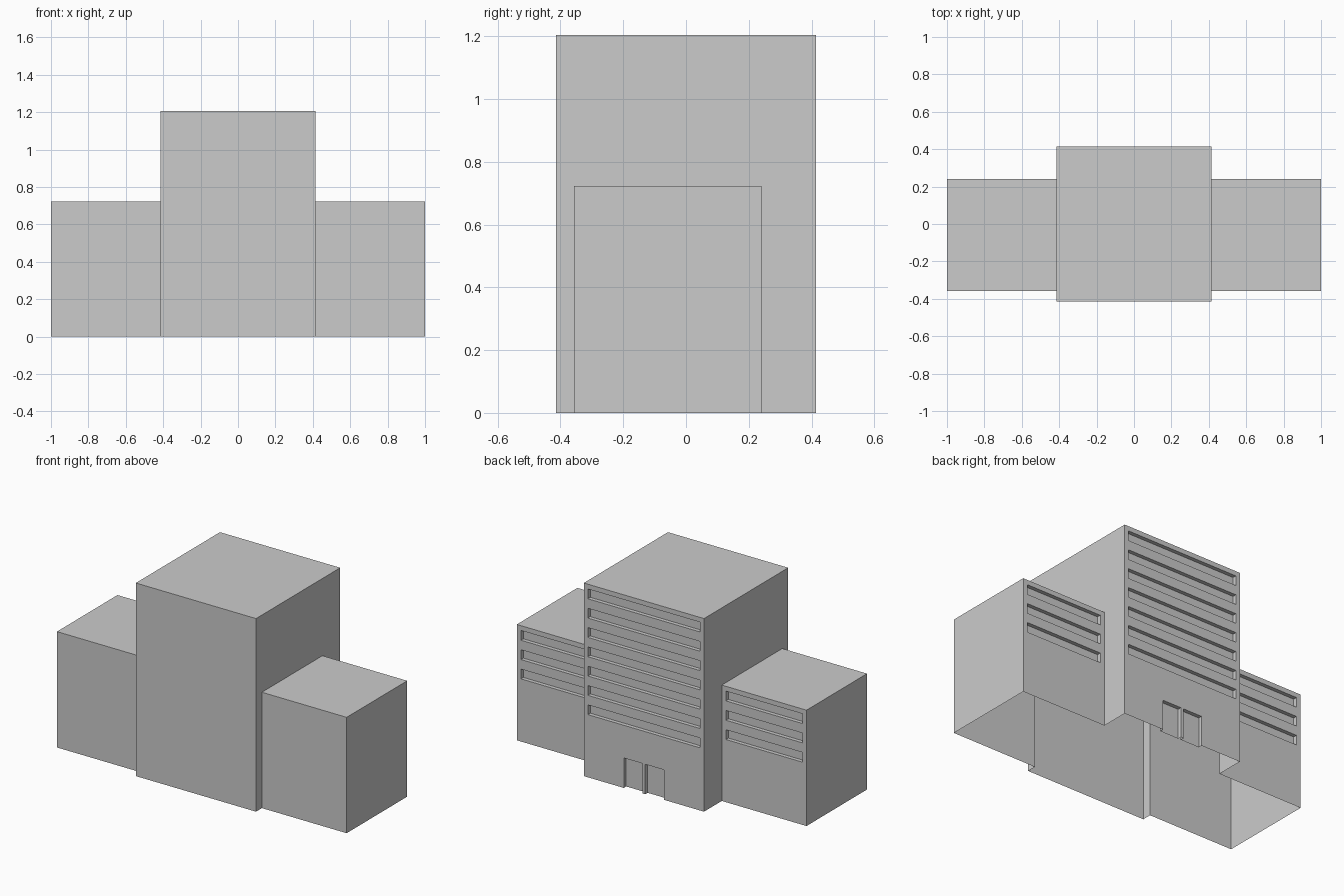
import bpy, bmesh
from mathutils import Matrix

if "Cube" in bpy.data.objects:
    bpy.data.objects.remove(bpy.data.objects["Cube"])

FLOOR = 0.1205                      # storey height
HALF = 0.415                        # tower half width
TOWER_TOP, WING_TOP = 10 * FLOOR, 6 * FLOOR
WING_FRONT, WING_BACK = -0.357, 0.24
DEPTH = 0.024                       # recess depth of windows and doors


def add_box(bm, x0, x1, y0, y1, z0, z1):
    m = (Matrix.Translation(((x0 + x1) / 2, (y0 + y1) / 2, (z0 + z1) / 2))
         @ Matrix.Diagonal((x1 - x0, y1 - y0, z1 - z0, 1)))
    bmesh.ops.create_cube(bm, size=1, matrix=m)


def make_object(name, boxes):
    bm = bmesh.new()
    for b in boxes:
        add_box(bm, *b)
    mesh = bpy.data.meshes.new(name)
    bm.to_mesh(mesh)
    bm.free()
    ob = bpy.data.objects.new(name, mesh)
    bpy.context.collection.objects.link(ob)
    return ob


def boolean(ob, other, operation):
    mod = ob.modifiers.new(operation.title(), 'BOOLEAN')
    mod.operation, mod.object, mod.solver = operation, other, 'EXACT'
    other.hide_render = True


# Central tower and the two side wings, merged into one shell
building = make_object("building", [(-HALF, HALF, -HALF, HALF, 0, TOWER_TOP)])
wings = make_object("wings", [
    (-1, -0.3, WING_FRONT, WING_BACK, 0, WING_TOP),
    (0.3, 1, WING_FRONT, WING_BACK, 0, WING_TOP)])
boolean(building, wings, 'UNION')

# Recessed window strips and double door on the back wall
cuts = []


def window(x0, x1, wall_y, roof_z, storey):
    top = roof_z - 0.03 - storey * FLOOR
    cuts.append((x0, x1, wall_y - DEPTH, wall_y + 0.05, top - 0.061, top))


for i in range(7):
    window(-0.387, 0.387, HALF, TOWER_TOP, i)
for i in range(3):
    window(-0.971, -0.444, WING_BACK, WING_TOP, i)
    window(0.444, 0.971, WING_BACK, WING_TOP, i)
for x0, x1 in ((-0.139, -0.009), (0.009, 0.139)):
    cuts.append((x0, x1, HALF - DEPTH, HALF + 0.05, -0.05, 0.187))
cutter = make_object("opening_cutter", cuts)
boolean(building, cutter, 'DIFFERENCE')

# Apply the cuts, then open the underside
deps = bpy.context.evaluated_depsgraph_get()
bm = bmesh.new()
bm.from_mesh(bpy.data.meshes.new_from_object(building.evaluated_get(deps)))
bm.normal_update()
bottom = [f for f in bm.faces if all(v.co.z < 1e-4 for v in f.verts)]
bmesh.ops.delete(bm, geom=bottom, context='FACES')
building.modifiers.clear()
bm.to_mesh(building.data)
bm.free()
for helper in (wings, cutter):
    bpy.data.objects.remove(helper)
